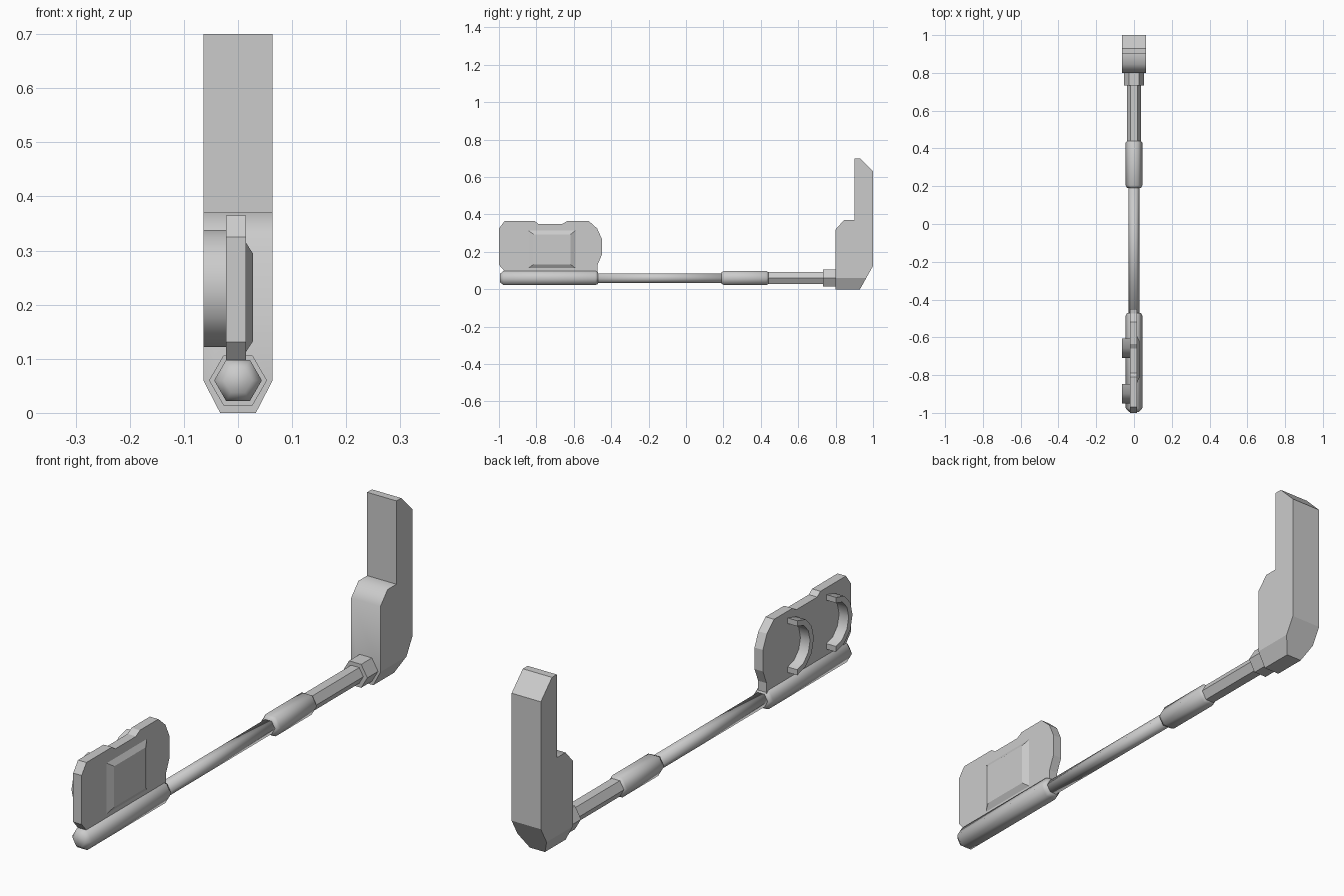
import bpy, bmesh, math
from mathutils import Vector

if "Cube" in bpy.data.objects:
    bpy.data.objects.remove(bpy.data.objects["Cube"])

AXIS_Z = 0.06  # height of the rod's centre line


def finish(name, bm, smooth=None):
    bmesh.ops.recalc_face_normals(bm, faces=bm.faces[:])
    for f in bm.faces:
        f.smooth = bool(smooth and smooth(f))
    me = bpy.data.meshes.new(name)
    bm.to_mesh(me)
    bm.free()
    ob = bpy.data.objects.new(name, me)
    bpy.context.collection.objects.link(ob)
    return ob


def loft(bm, rings):
    """Closed solid through a list of equally sized point rings."""
    vs = [[bm.verts.new(p) for p in r] for r in rings]
    n = len(vs[0])
    for a, b in zip(vs, vs[1:]):
        for i in range(n):
            j = (i + 1) % n
            bm.faces.new((a[i], a[j], b[j], b[i]))
    bm.faces.new(vs[0])
    bm.faces.new(vs[-1])


def prism(bm, profile, x0, x1):
    loft(bm, [[(x, y, z) for y, z in profile] for x in (x0, x1)])


def hex_bar(name, stations, smooth=True):
    """Six-sided bar along y from (y, radius) stations."""
    bm = bmesh.new()
    loft(bm, [[(r * math.cos(k * math.pi / 3), y, AXIS_Z + r * math.sin(k * math.pi / 3))
               for k in range(6)] for y, r in stations])
    return finish(name, bm, (lambda f: True) if smooth else None)


# Shaft parts, from the front end to the back
hex_bar("handle_grip", [(-0.995, 0.026), (-0.975, 0.044), (-0.485, 0.044), (-0.47, 0.036)])
hex_bar("thin_rod", [(-0.48, 0.029), (0.21, 0.029)])
hex_bar("sleeve", [(0.19, 0.036), (0.205, 0.044), (0.43, 0.044), (0.44, 0.036)])
hex_bar("hex_rod", [(0.43, 0.036), (0.75, 0.036)], smooth=False)
hex_bar("hex_collar", [(0.733, 0.0535), (0.81, 0.0535)], smooth=False)

# Upright back block with its lower corners cut to a half hexagon
bm = bmesh.new()
prism(bm, [(0.80, 0), (0.80, 0.32), (0.845, 0.37), (0.90, 0.37), (0.90, 0.70),
           (0.93, 0.70), (1.0, 0.63), (1.0, 0.125), (0.93, 0)], -0.064, 0.064)
for s in (-1, 1):
    cut = bmesh.ops.bisect_plane(
        bm, geom=bm.verts[:] + bm.edges[:] + bm.faces[:], dist=1e-5,
        plane_co=(s * 0.064, 0, 0.06), plane_no=Vector((s * 0.06, 0, -0.031)).normalized(),
        clear_outer=True)
    edges = [e for e in cut["geom_cut"] if isinstance(e, bmesh.types.BMEdge)]
    bmesh.ops.holes_fill(bm, edges=edges, sides=0)
bm.normal_update()
finish("back_block", bm,
       lambda f: f.normal.y < 0.1 and abs(f.normal.x) < 0.1
       and f.calc_center_median().y < 0.89 and f.normal.z > -0.1)

# Upright side plate with notched top
bm = bmesh.new()
prism(bm, [(-1.0, 0.131), (-1.0, 0.325), (-0.97, 0.365), (-0.81, 0.365), (-0.79, 0.35),
           (-0.66, 0.35), (-0.635, 0.365), (-0.52, 0.365), (-0.475, 0.325), (-0.45, 0.27),
           (-0.45, 0.185), (-0.473, 0.13), (-0.473, 0.085), (-0.96, 0.085)], -0.022, 0.015)
finish("side_plate", bm)

# Raised panel with sloped edges on the plate's right side
bm = bmesh.new()
loft(bm, [[(x, y, z) for y, z in ((y0, z0), (y1, z0), (y1, z1), (y0, z1))]
          for x, y0, y1, z0, z1 in ((0.012, -0.843, -0.592, 0.113, 0.314),
                                    (0.015, -0.843, -0.592, 0.113, 0.314),
                                    (0.028, -0.815, -0.617, 0.133, 0.294))])
finish("raised_panel", bm)

# Two C-shaped hooks on the plate's left side, open towards the back
for name, y_open in (("rear_hook", -0.605), ("front_hook", -0.847)):
    arc = [math.pi * (0.5 + k / 6) for k in range(7)]
    outer = [(y_open + 0.104 * math.cos(a), 0.23 + 0.108 * math.sin(a)) for a in arc]
    inner = [(y_open + 0.08 * math.cos(a), 0.23 + 0.086 * math.sin(a)) for a in arc]
    bm = bmesh.new()
    prism(bm, outer + inner[::-1], -0.064, -0.02)
    bm.normal_update()
    finish(name, bm, lambda f: abs(f.normal.x) < 0.5 and f.calc_center_median().y < y_open - 0.005)
